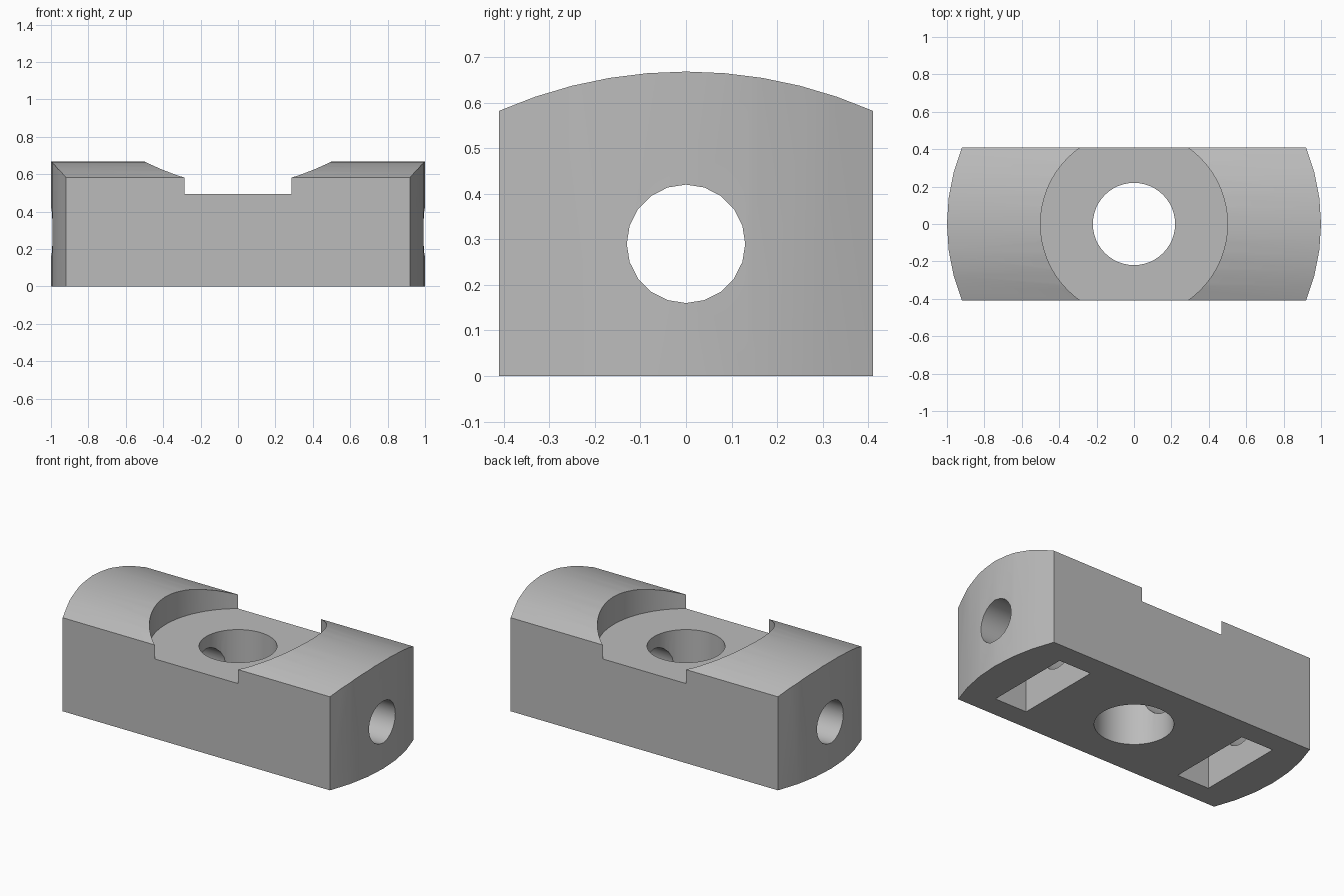
import bpy
import bmesh
import math
from mathutils import Vector

if "Cube" in bpy.data.objects:
    bpy.data.objects.remove(bpy.data.objects["Cube"])

HALF_Y = 0.41
HOLE_Z = 0.29

grey = bpy.data.materials.new("plain grey")
grey.use_nodes = True
grey.diffuse_color = (0.5, 0.5, 0.5, 1)
grey.node_tree.nodes["Principled BSDF"].inputs["Base Color"].default_value = (0.5, 0.5, 0.5, 1)


def prism(name, points, axis, low, high):
    """Extrude a closed outline: (x, y) along z, or (y, z) along x."""
    def place(p, d):
        return Vector((p[0], p[1], d)) if axis == "z" else Vector((d, p[0], p[1]))
    bm = bmesh.new()
    face = bm.faces.new([bm.verts.new(place(p, low)) for p in points])
    side = bmesh.ops.extrude_face_region(bm, geom=[face])
    verts = [g for g in side["geom"] if isinstance(g, bmesh.types.BMVert)]
    bmesh.ops.translate(bm, verts=verts, vec=place((0, 0), high - low))
    bmesh.ops.recalc_face_normals(bm, faces=bm.faces)
    mesh = bpy.data.meshes.new(name)
    bm.to_mesh(mesh)
    bm.free()
    mesh.materials.append(grey)
    obj = bpy.data.objects.new(name, mesh)
    bpy.context.collection.objects.link(obj)
    return obj


def circle(radius, sides, centre=(0, 0)):
    return [(centre[0] + radius * math.cos(math.tau * i / sides),
             centre[1] + radius * math.sin(math.tau * i / sides)) for i in range(sides)]


def arc(peak, edge, steps):
    """Points (y, height) of a shallow arch across the block."""
    rise = peak - edge
    radius = (HALF_Y ** 2 + rise ** 2) / (2 * rise)
    half = math.asin(HALF_Y / radius)
    angles = [half * (2 * i / steps - 1) for i in range(steps + 1)]
    return [(radius * math.sin(a), peak - radius + radius * math.cos(a)) for a in angles]


# Block with an arched top
block = prism("clamp_block", [(HALF_Y, 0), (-HALF_Y, 0)] + arc(0.668, 0.582, 10), "x", -1.1, 1.1)

# Plan outline with bowed ends
end = arc(1.0, 0.92, 6)
plan = prism("plan_outline", [(x, y) for y, x in end] + [(-x, -y) for y, x in end], "z", -0.1, 1)

# Round seat, vertical bore and lengthwise bolt hole
seat = prism("seat_cutter", circle(0.5, 64), "z", 0.495, 1)
bore = prism("bore_cutter", circle(0.22, 48), "z", -0.1, 1)
bolt = prism("bolt_cutter", circle(0.13, 20, (0, HOLE_Z)), "x", -1.2, 1.2)
tools = [(plan, "INTERSECT"), (seat, "DIFFERENCE"), (bore, "DIFFERENCE"), (bolt, "DIFFERENCE")]

# Nut slots open at the underside, with a hexagonal upper end
hexagon = circle(0.275, 6, (0, HOLE_Z))[:4]
slot = [(-0.275, -0.1), (0.275, -0.1)] + hexagon
for side, x in (("right", -0.655), ("left", 0.655)):
    cutter = prism(side + "_nut_slot_cutter", slot, "x", x - 0.11, x + 0.11)
    tools.append((cutter, "DIFFERENCE"))

# Apply the cuts
bpy.context.view_layer.objects.active = block
for cutter, operation in tools:
    mod = block.modifiers.new(cutter.name, "BOOLEAN")
    mod.object = cutter
    mod.operation = operation
    mod.solver = "EXACT"
    bpy.ops.object.modifier_apply(modifier=mod.name)
    bpy.data.objects.remove(cutter)

bpy.ops.object.select_all(action="DESELECT")
block.select_set(True)
bpy.ops.object.shade_smooth_by_angle(angle=math.radians(25))
